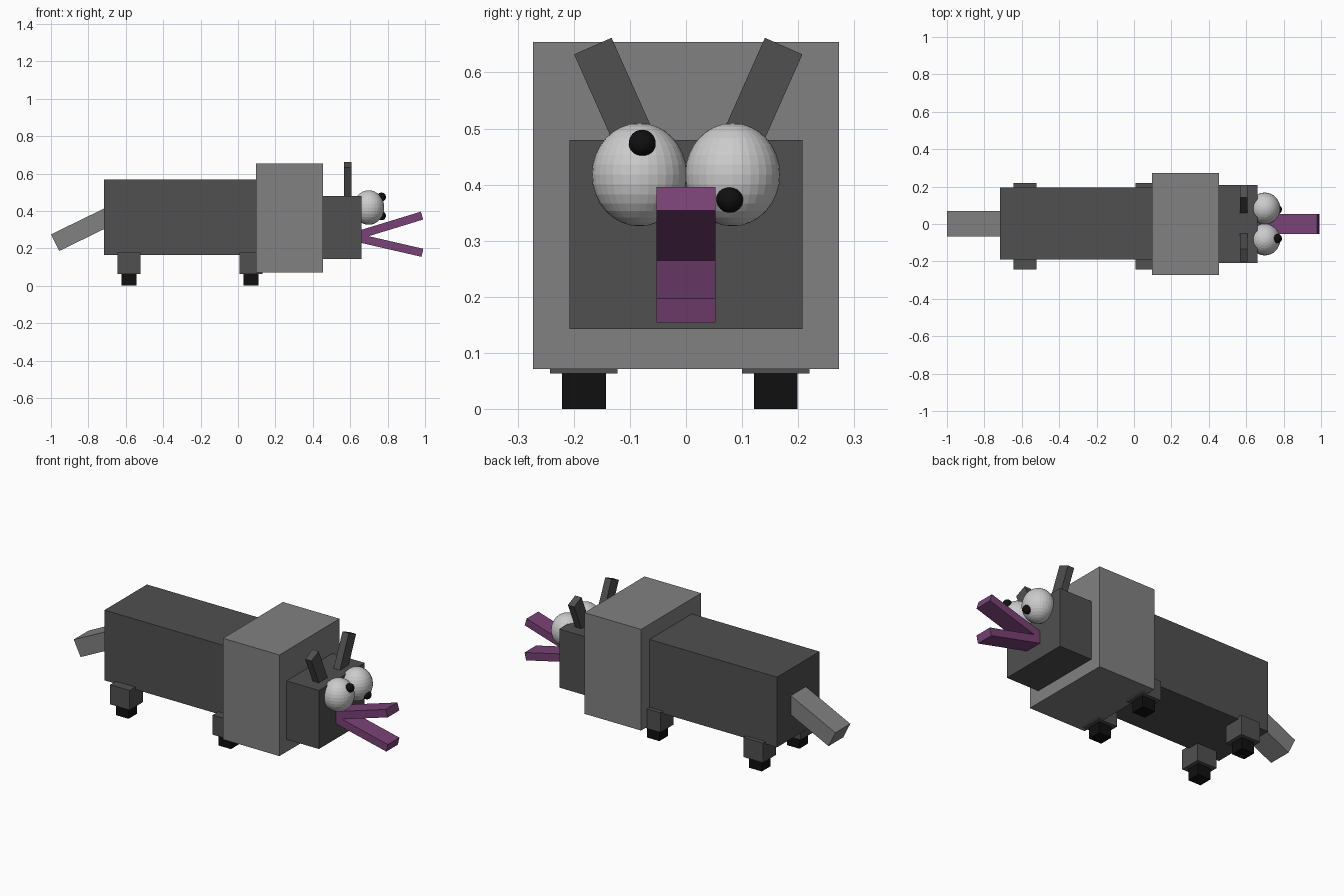
import bpy
from math import radians, cos, sin

if "Cube" in bpy.data.objects:
    bpy.data.objects.remove(bpy.data.objects["Cube"])


def material(name, r, g, b):
    m = bpy.data.materials.new(name)
    m.diffuse_color = (r, g, b, 1)
    m.use_nodes = True
    m.node_tree.nodes["Principled BSDF"].inputs["Base Color"].default_value = m.diffuse_color
    return m


DARK = material("dark_fur", 0.08, 0.08, 0.08)
MID = material("mid_fur", 0.22, 0.22, 0.22)
BLACK = material("black", 0.005, 0.005, 0.005)
WHITE = material("white", 0.8, 0.8, 0.8)
PURPLE = material("purple", 0.19, 0.055, 0.18)


def block(name, mat, center, size, rot=(0, 0, 0)):
    bpy.ops.mesh.primitive_cube_add(size=1, location=center, rotation=rot)
    o = bpy.context.object
    o.name = name
    o.scale = size
    o.data.materials.append(mat)
    return o


def box(name, mat, x, y, z):
    """Axis-aligned box from (min, max) ranges."""
    r = (x, y, z)
    return block(name, mat, [(a + b) / 2 for a, b in r], [b - a for a, b in r])


def ball(name, mat, center, radii):
    bpy.ops.mesh.primitive_uv_sphere_add(segments=32, ring_count=16, radius=1, location=center)
    o = bpy.context.object
    o.name = name
    o.scale = radii
    o.data.materials.append(mat)
    return o


# Main masses
box("body", DARK, (-0.717, 0.2), (-0.19, 0.196), (0.163, 0.567))
box("mane", MID, (0.095, 0.455), (-0.273, 0.273), (0.072, 0.654))
box("head", DARK, (0.40, 0.661), (-0.208, 0.208), (0.143, 0.48))

# Tail slopes down from the back of the body
a, length = radians(26), 0.36
block("tail", MID, (-0.978 + cos(a) * length / 2, 0.002, 0.23 + sin(a) * length / 2),
      (length, 0.136, 0.099), (0, -a, 0))

# Legs with black feet
for end, x in (("back", -0.582), ("front", 0.07)):
    for side, y in (("right", -0.182), ("left", 0.16)):
        box(f"{end}_{side}_leg", DARK, (x - 0.062, x + 0.062), (y - 0.06, y + 0.06), (0.064, 0.177))
        box(f"{end}_{side}_foot", BLACK, (x - 0.04, x + 0.04), (y - 0.039, y + 0.039), (0, 0.08))

# Ears lean outwards; eyes look in different directions
for side, s, ear_y, pupil_z in (("right", -1, 0.166, 0.474), ("left", 1, 0.174, 0.374)):
    a, length = radians(24), 0.24
    block(f"{side}_ear", DARK,
          (0.587, s * (ear_y - sin(a) * length / 2), 0.647 - cos(a) * length / 2),
          (0.04, 0.073, length), (-s * a, 0, 0))
    ball(f"{side}_eye", WHITE, (0.699, s * 0.083, 0.418), (0.083, 0.085, 0.092))
    ball(f"{side}_pupil", BLACK, (0.767, s * 0.078, pupil_z), (0.024, 0.024, 0.024))

# Open beak: two bars hinged inside the head
length = 0.36
for name, deg, tip_x, tip_z in (("upper_beak", 17, 0.984, 0.375), ("lower_beak", -13, 0.986, 0.176)):
    a = radians(deg)
    block(name, PURPLE, (tip_x - cos(a) * length / 2, 0, tip_z - sin(a) * length / 2),
          (length, 0.105, 0.044), (0, -a, 0))
